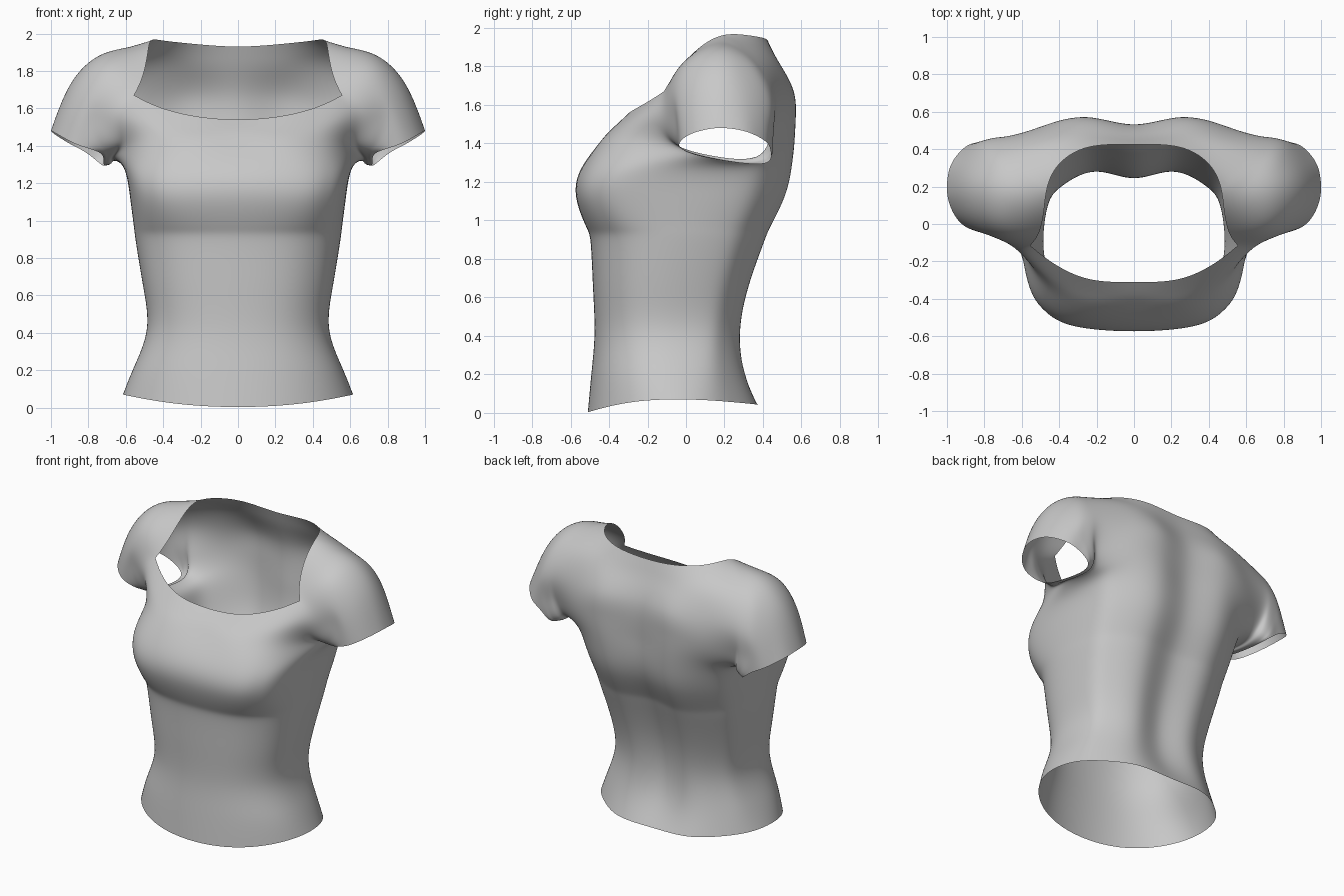
import bpy, bmesh, math
from mathutils import Vector

# Lower body rings: z, half width, front y, back y, front/back squareness, spine groove
BODY = [
    (0.07, .615, -.51, .37, 2.1, 2.2, 0),
    (0.22, .555, -.49, .303, 2.2, 2.6, .03),
    (0.42, .487, -.475, .283, 2.3, 2.9, .04),
    (0.65, .508, -.483, .325, 2.4, 2.9, .045),
    (0.88, .545, -.495, .405, 2.5, 2.9, .045),
    (0.97, .557, -.52, .442, 2.7, 2.9, .045),
    (1.12, .577, -.57, .513, 3.2, 3.0, .04),
    (1.27, .605, -.545, .55, 3.0, 3.1, .04),
]


def body_ring(z, w, yf, yb, nf, nb, groove):
    """Half ring from the front centre round to the back centre."""
    mid, half = (yf + yb) / 2, (yb - yf) / 2
    ring = []
    for j in range(9):
        t = math.pi * j / 8
        e = 2 / (nf if j < 4 else nb)
        s, c = abs(math.sin(t)), math.cos(t)
        x = w * s ** e if 0 < j < 8 else 0
        y = mid - math.copysign(abs(c) ** e, c) * half
        if j == 7:
            x, y = w * .42, (yb if groove else yb - .01)
        if j == 8:
            y = yb - groove
        dip = 0
        if z < .1:  # hem dips at front and back
            dip = (.067 if j < 4 else .03) * c * c
        ring.append((x, y, z - dip))
    return ring


# Armpit level ring
armpit = [(0, -.44, 1.41), (.25, -.44, 1.41), (.46, -.35, 1.41), (.59, -.14, 1.395),
          (.66, .12, 1.335),
          (.64, .365, 1.33), (.485, .49, 1.38), (.25, .565, 1.40), (0, .52, 1.40)]

# Chest rows up to the front neckline
neck_corner = (.555, -.115, 1.67)
chest = [armpit[:4],
         [(0, -.38, 1.48), (.245, -.37, 1.485), (.45, -.29, 1.51), (.59, -.175, 1.54)],
         [(0, -.31, 1.54), (.24, -.295, 1.56), (.43, -.21, 1.61), neck_corner]]

# Upper back rows up to the back neckline, from sleeve to spine
back = [armpit[5:],
        [(.66, .445, 1.46), (.49, .52, 1.50), (.25, .57, 1.53), (0, .53, 1.53)],
        [(.65, .475, 1.63), (.48, .515, 1.65), (.25, .563, 1.67), (0, .52, 1.67)],
        [(.63, .41, 1.80), (.46, .46, 1.81), (.25, .495, 1.80), (0, .475, 1.80)],
        [(.57, .31, 1.90), (.44, .385, 1.90), (.25, .45, 1.88), (0, .445, 1.875)],
        [(.465, .19, 1.962), (.40, .32, 1.962), (.24, .412, 1.945), (0, .425, 1.93)]]

# Sleeve rings: armhole first, starting underneath and running forward and over
armhole = [armpit[4], armpit[3], chest[1][3], neck_corner,
           (.51, -.05, 1.77), (.483, .06, 1.89)] + [row[0] for row in reversed(back)]
sleeve_a = [(.685, .13, 1.33), (.645, -.065, 1.405), (.67, -.105, 1.53), (.665, -.095, 1.66),
            (.65, -.04, 1.79), (.62, .07, 1.885), (.60, .19, 1.923), (.67, .30, 1.875),
            (.71, .397, 1.775), (.73, .46, 1.62), (.715, .452, 1.46), (.675, .39, 1.315)]
sleeve_b = [(.70, .15, 1.322), (.70, -.045, 1.39), (.76, -.06, 1.53), (.77, -.06, 1.65),
            (.765, -.01, 1.77), (.755, .08, 1.85), (.75, .19, 1.878), (.77, .295, 1.83),
            (.79, .385, 1.735), (.80, .445, 1.59), (.77, .448, 1.45), (.705, .41, 1.305)]
sleeve_c = [(.71, .165, 1.317), (.72, -.02, 1.37), (.80, -.045, 1.46), (.845, -.035, 1.56),
            (.875, .02, 1.65), (.89, .10, 1.71), (.895, .195, 1.73), (.885, .29, 1.70),
            (.875, .375, 1.61), (.85, .43, 1.50), (.79, .445, 1.40), (.715, .41, 1.30)]
sleeve_hem = [(.72, .18, 1.315), (.735, 0, 1.36), (.83, -.035, 1.395), (.90, -.015, 1.425),
              (.955, .04, 1.455), (.99, .12, 1.475), (1.0, .20, 1.48), (.985, .30, 1.465),
              (.94, .375, 1.435), (.88, .425, 1.40), (.80, .44, 1.355), (.725, .405, 1.295)]

bm = bmesh.new()
crease = bm.verts.layers.float.new("crease_vert")
cache = {}


def vert(p, side):
    """Shared vertex at a point, on the right (1) or left (-1) half."""
    co = (p[0] * side if p[0] > 1e-6 else 0.0, p[1], p[2])
    key = tuple(round(c, 4) for c in co)
    if key not in cache:
        cache[key] = bm.verts.new(co)
    return cache[key]


def skin(rows, closed=False):
    """Quads between successive rows, on both halves."""
    for side in (1, -1):
        for a, b in zip(rows, rows[1:]):
            n = len(a)
            for i in range(n if closed else n - 1):
                k = (i + 1) % n
                quad = [vert(p, side) for p in (a[i], a[k], b[k], b[i])]
                bm.faces.new(quad if side > 0 else quad[::-1])


skin([body_ring(*r) for r in BODY] + [armpit])
skin(chest)
skin(back)
skin([armhole, sleeve_a, sleeve_b, sleeve_c, sleeve_hem], closed=True)

# Sharp front neckline corners
for side in (1, -1):
    vert(neck_corner, side)[crease] = 1.0

bmesh.ops.recalc_face_normals(bm, faces=bm.faces)
for f in bm.faces:
    f.smooth = True

mesh = bpy.data.meshes.new("shirt")
bm.to_mesh(mesh)
bm.free()
shirt = bpy.data.objects.new("shirt", mesh)
bpy.context.collection.objects.link(shirt)

cloth = bpy.data.materials.new("grey cloth")
cloth.diffuse_color = (.58, .58, .58, 1)
mesh.materials.append(cloth)

# Smooth surface, with the cage nudged so the surface passes through its points
sub = shirt.modifiers.new("smooth", "SUBSURF")
sub.levels = sub.render_levels = 1
targets = [v.co.copy() for v in mesh.vertices]
for _ in range(4):
    bpy.context.view_layer.update()
    smooth = shirt.evaluated_get(bpy.context.evaluated_depsgraph_get()).data
    offsets = [t - Vector(smooth.vertices[i].co) for i, t in enumerate(targets)]
    for v, d in zip(mesh.vertices, offsets):
        v.co += d
    mesh.update()
    shirt.update_tag()
sub.levels = sub.render_levels = 3
